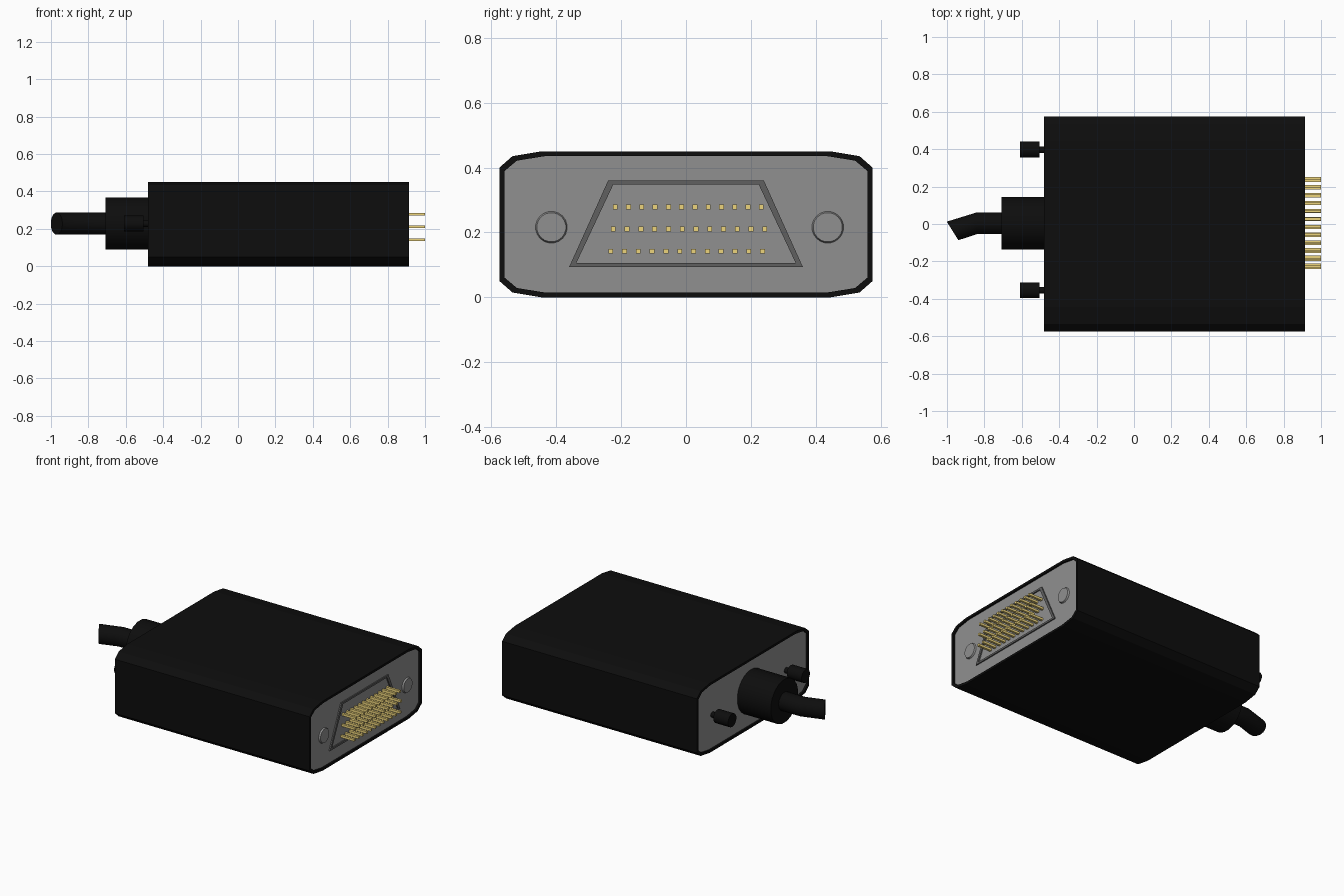
import bpy, bmesh, math
from mathutils import Vector

if "Cube" in bpy.data.objects:
    bpy.data.objects.remove(bpy.data.objects["Cube"])


def material(name, rgb):
    m = bpy.data.materials.new(name)
    m.diffuse_color = (*rgb, 1)
    m.use_nodes = True
    m.node_tree.nodes["Principled BSDF"].inputs["Base Color"].default_value = m.diffuse_color
    return m


BLACK = material("black_plastic", (0.004, 0.004, 0.004))
GREY = material("grey_metal", (0.28, 0.28, 0.28))
DARK = material("dark_grey_metal", (0.115, 0.115, 0.115))
GOLD = material("gold_contact", (0.85, 0.66, 0.2))


def finish(name, bm, mat=None, smooth=False):
    bmesh.ops.recalc_face_normals(bm, faces=bm.faces)
    me = bpy.data.meshes.new(name)
    bm.to_mesh(me)
    bm.free()
    ob = bpy.data.objects.new(name, me)
    bpy.context.collection.objects.link(ob)
    if mat:
        me.materials.append(mat)
    if smooth:
        bpy.ops.object.select_all(action='DESELECT')
        ob.select_set(True)
        bpy.context.view_layer.objects.active = ob
        bpy.ops.object.shade_smooth_by_angle(angle=math.radians(35))
    return ob


def loft(bm, rings, start=True, end=True):
    """Skin a list of equal-length point rings, with optional end caps."""
    vs = [[bm.verts.new(p) for p in r] for r in rings]
    n = len(vs[0])
    for a, b in zip(vs, vs[1:]):
        for i in range(n):
            j = (i + 1) % n
            bm.faces.new((a[i], a[j], b[j], b[i]))
    if start:
        bm.faces.new(vs[0])
    if end:
        bm.faces.new(vs[-1])


def at_x(profile, x):
    return [(x, y, z) for y, z in profile]


def circle(y, z, r, n):
    return [(y + r * math.cos(2 * math.pi * (i + .5) / n),
             z + r * math.sin(2 * math.pi * (i + .5) / n)) for i in range(n)]


# Chamfered housing profile, mirrored from one quarter
quarter = [(0.575, 0.175), (0.535, 0.21), (0.445, 0.225)]
half = quarter + [(-y, z) for y, z in reversed(quarter)]
offsets = half + [(-y, -z) for y, z in half]
outer = [(y, 0.225 + z) for y, z in offsets]
inner = [(y * 0.974, 0.225 + z * 0.935) for y, z in offsets]
BACK, FRONT, DEPTH = -0.48, 0.915, 0.012
face_x = FRONT - DEPTH

# Housing shell with a thin rim around both ends
bm = bmesh.new()
loft(bm, [at_x(inner, BACK + DEPTH), at_x(inner, BACK), at_x(outer, BACK),
          at_x(outer, FRONT), at_x(inner, FRONT), at_x(inner, face_x)], False, False)
finish("housing_shell", bm, BLACK)

# Grey end plates
for name, x in (("front_plate", face_x), ("back_plate", BACK + DEPTH)):
    bm = bmesh.new()
    bm.faces.new([bm.verts.new(p) for p in at_x(inner, x)])
    ob = finish(name, bm, GREY)
    if (ob.data.polygons[0].normal.x > 0) != (x > 0):
        ob.data.flip_normals()

# Darker raised trapezoid frame around the pins
bm = bmesh.new()
frame_out = [(-0.36, 0.094), (0.36, 0.094), (0.24, 0.36), (-0.24, 0.36)]
frame_in = [(-0.338, 0.106), (0.338, 0.106), (0.224, 0.348), (-0.224, 0.348)]
loft(bm, [at_x(frame_out, face_x), at_x(frame_out, face_x + 0.008),
          at_x(frame_in, face_x + 0.008), at_x(frame_in, face_x)], False, False)
finish("pin_frame", bm, DARK)

# Raised round studs beside the panel
for side, y in (("left", -0.415), ("right", 0.437)):
    bm = bmesh.new()
    loft(bm, [at_x(circle(y, 0.216, 0.049, 20), face_x),
              at_x(circle(y, 0.216, 0.045, 20), face_x + 0.01)], False)
    finish(side + "_stud", bm, GREY, True)

# Three rows of square pins
bm = bmesh.new()
for y0, y1, z in ((-0.218, 0.232, 0.278), (-0.224, 0.243, 0.211), (-0.232, 0.236, 0.142)):
    for i in range(12):
        y = y0 + (y1 - y0) * i / 11
        sq = circle(y, z, 0.0105, 4)
        loft(bm, [at_x(sq, face_x), at_x(sq, 1.0)])
finish("contact_pins", bm, GOLD)

# Strain relief collar
bm = bmesh.new()
collar = circle(0.004, 0.229, 0.141, 20)
loft(bm, [at_x(collar, BACK + DEPTH), at_x(collar, -0.708)])
finish("cable_collar", bm, BLACK, True)

# Bent cable stub: each station is a centre plus its in-plane sideways axis
bm = bmesh.new()
rings = []
for c, side in (((-0.69, 0.004), (0, 1)), ((-0.84, 0.004), (0, 1)),
                ((-0.97, -0.037), (-0.53, 0.85))):
    centre, axis = Vector((*c, 0.228)), Vector((*side, 0))
    rings.append([centre + axis * a + Vector((0, 0, b)) for a, b in circle(0, 0, 0.059, 20)])
loft(bm, rings)
finish("cable", bm, BLACK, True)

# Thumbscrews: thin shaft and wider knob
for side, y in (("left", -0.354), ("right", 0.398)):
    bm = bmesh.new()
    thin, wide = circle(y, 0.228, 0.018, 14), circle(y, 0.228, 0.043, 14)
    loft(bm, [at_x(thin, BACK + DEPTH), at_x(thin, -0.504),
              at_x(wide, -0.504), at_x(wide, -0.61)])
    finish(side + "_thumbscrew", bm, BLACK, True)
